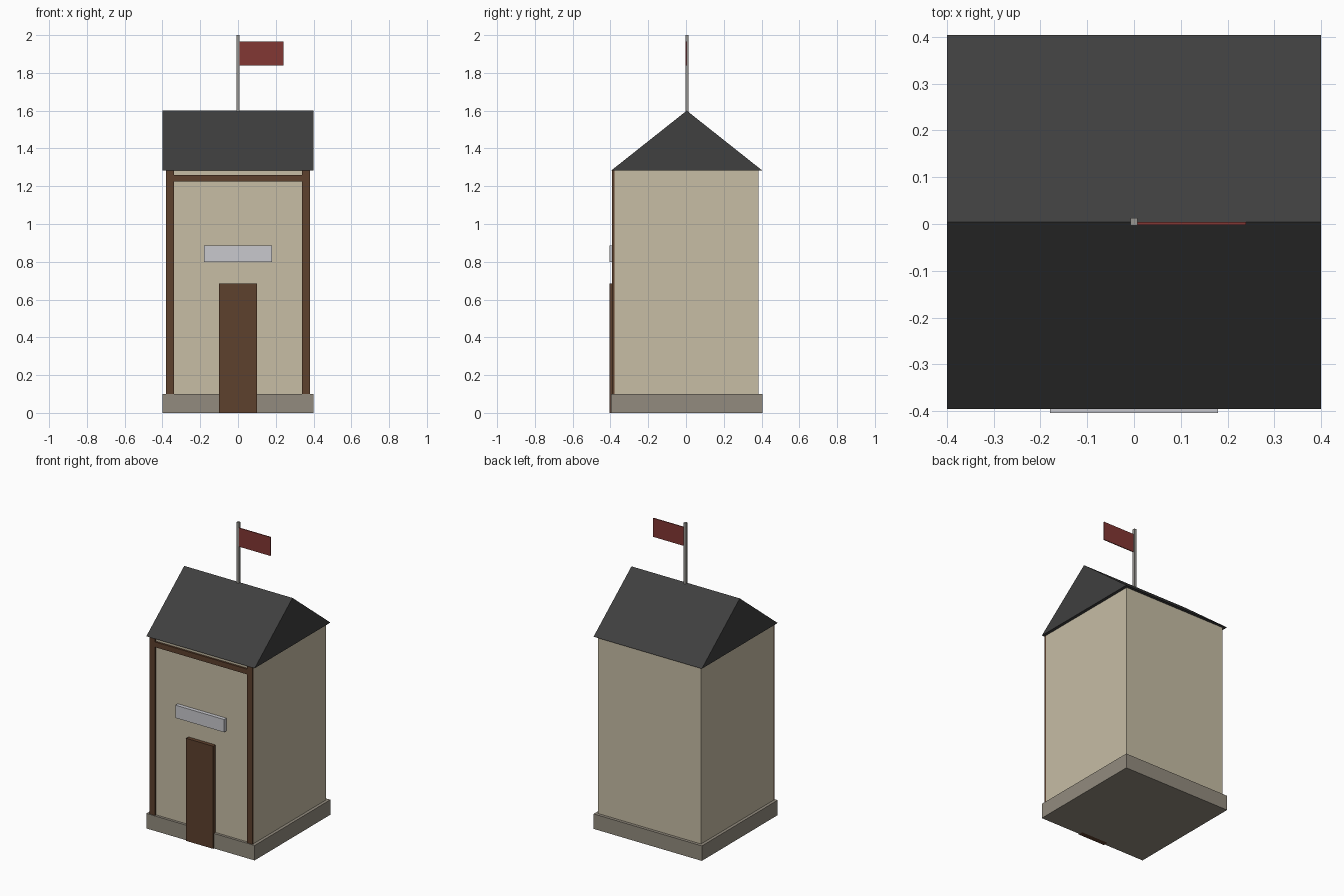
import bpy
import bmesh

if "Cube" in bpy.data.objects:
    bpy.data.objects.remove(bpy.data.objects["Cube"])

Y = 0.004  # body centre, offset so door and sign fit the overall depth


def material(name, r, g, b):
    m = bpy.data.materials.new(name)
    m.diffuse_color = (r, g, b, 1)
    m.use_nodes = True
    m.node_tree.nodes["Principled BSDF"].inputs["Base Color"].default_value = m.diffuse_color
    return m


plaster = material("cream plaster", 0.57, 0.51, 0.375)
wood = material("brown wood", 0.11, 0.052, 0.026)
slate = material("dark slate", 0.05, 0.05, 0.05)
stone = material("grey stone", 0.29, 0.26, 0.21)
sign_grey = material("pale sign", 0.58, 0.58, 0.61)
metal = material("pole metal", 0.31, 0.30, 0.28)
red = material("red cloth", 0.225, 0.038, 0.034)


def finish(name, bm, mat):
    bmesh.ops.recalc_face_normals(bm, faces=bm.faces)
    me = bpy.data.meshes.new(name)
    bm.to_mesh(me)
    bm.free()
    me.materials.append(mat)
    ob = bpy.data.objects.new(name, me)
    bpy.context.collection.objects.link(ob)
    return ob


def box(name, x, y, z, mat):
    """Box from (min, max) ranges on each axis."""
    bm = bmesh.new()
    bmesh.ops.create_cube(bm, size=1)
    for v in bm.verts:
        v.co = [r[0] if c < 0 else r[1] for c, r in zip(v.co, (x, y, z))]
    return finish(name, bm, mat)


# Plinth and walls
box("plinth", (-0.4, 0.4), (Y - 0.4, Y + 0.4), (0, 0.10), stone)
box("walls", (-0.38, 0.38), (Y - 0.383, Y + 0.38), (0.10, 1.285), plaster)

# Timber frame on the front
front = (-0.392, -0.378)
for side, label in ((-1, "left"), (1, "right")):
    xs = sorted((side * 0.34, side * 0.3805))
    box(label + "_corner_post", xs, front, (0.10, 1.285), wood)
box("top_beam", (-0.34, 0.34), front, (1.225, 1.26), wood)

# Door and blank sign
box("door", (-0.1, 0.1), (-0.404, -0.37), (0, 0.685), wood)
box("sign", (-0.18, 0.18), (-0.404, -0.37), (0.80, 0.885), sign_grey)

# Gable roof: triangle extruded along x
bm = bmesh.new()
profile = [(Y - 0.4, 1.283), (Y + 0.4, 1.283), (Y, 1.60)]
tri = bm.faces.new([bm.verts.new((-0.4, y, z)) for y, z in profile])
ext = bmesh.ops.extrude_face_region(bm, geom=[tri])
bmesh.ops.translate(bm, vec=(0.8, 0, 0),
                    verts=[g for g in ext["geom"] if isinstance(g, bmesh.types.BMVert)])
finish("roof", bm, slate)

# Flagpole and flag
box("flagpole", (-0.008, 0.008), (Y - 0.007, Y + 0.009), (1.58, 2.0), metal)
box("flag", (0.006, 0.24), (-0.002, 0.004), (1.84, 1.965), red)
